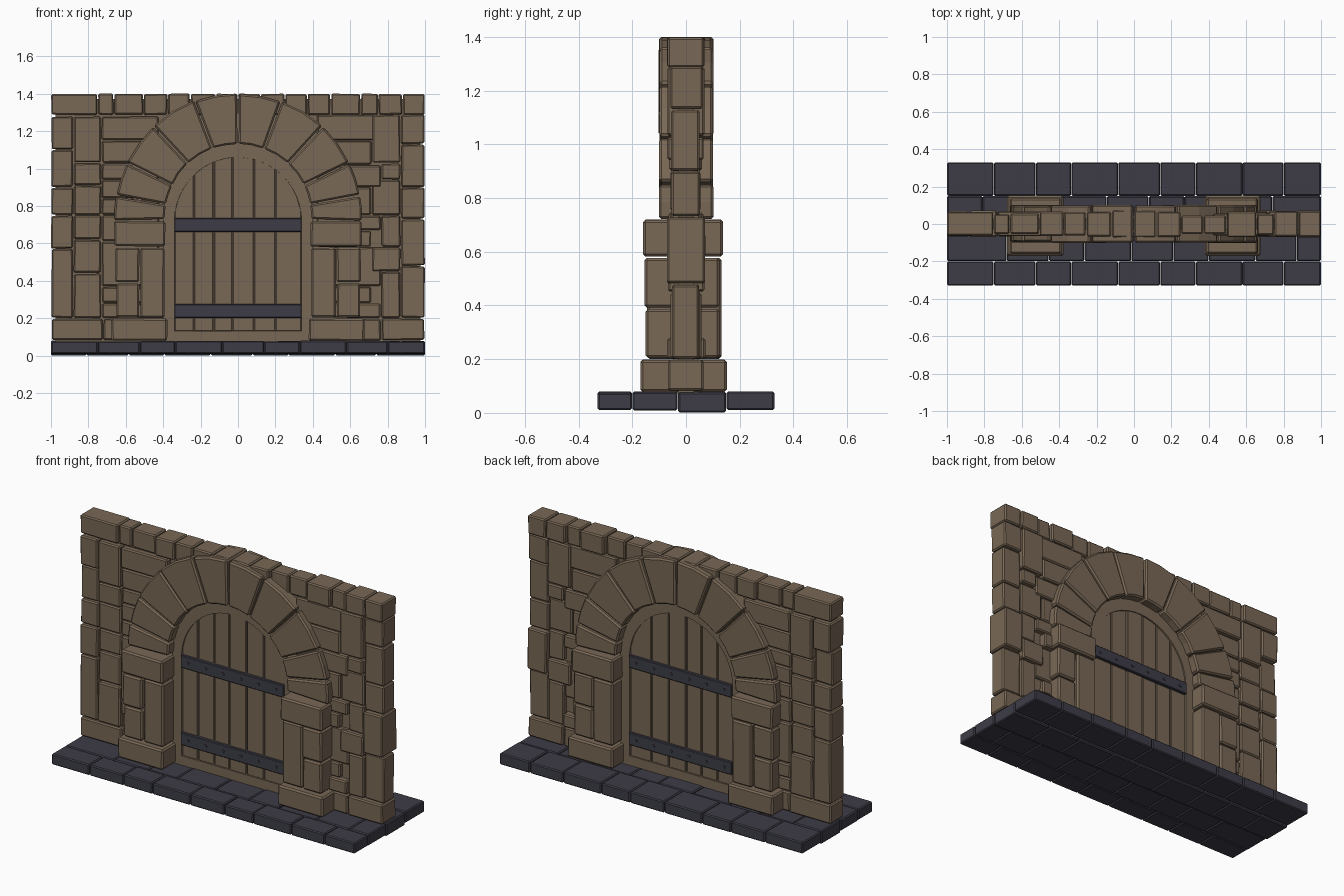
import bpy, bmesh, math, random

if "Cube" in bpy.data.objects:
    bpy.data.objects.remove(bpy.data.objects["Cube"])
random.seed(4)


def material(name, rgb):
    m = bpy.data.materials.new(name)
    m.diffuse_color = (*rgb, 1)
    m.use_nodes = True
    m.node_tree.nodes["Principled BSDF"].inputs["Base Color"].default_value = m.diffuse_color
    return m


STONE = material("brown stone", (0.19, 0.138, 0.092))
SLATE = material("dark slate", (0.048, 0.046, 0.064))


def prism(bm, pts, y0, y1, jitter=0.0):
    """Extrude an (x, z) outline from y0 to y1, nudging the corners a little."""
    pts = [(x + random.uniform(-jitter, jitter), z + random.uniform(-jitter, jitter)) for x, z in pts]
    a = [bm.verts.new((x, y0, z)) for x, z in pts]
    b = [bm.verts.new((x, y1, z)) for x, z in pts]
    bm.faces.new(a)
    bm.faces.new(b[::-1])
    for i in range(len(a)):
        j = (i + 1) % len(a)
        bm.faces.new((a[j], a[i], b[i], b[j]))


def block(bm, x0, x1, y0, y1, z0, z1, gap=0.003, jitter=0.0):
    x0, x1 = min(x0, x1) + gap, max(x0, x1) - gap
    z0, z1 = z0 + gap, z1 - gap
    prism(bm, [(x0, z0), (x1, z0), (x1, z1), (x0, z1)], y0, y1, jitter)


def finish(bm, name, mat, bevel=0.0):
    bmesh.ops.recalc_face_normals(bm, faces=bm.faces)
    me = bpy.data.meshes.new(name)
    bm.to_mesh(me)
    bm.free()
    me.materials.append(mat)
    ob = bpy.data.objects.new(name, me)
    bpy.context.collection.objects.link(ob)
    if bevel:
        mod = ob.modifiers.new("worn edges", 'BEVEL')
        mod.width = bevel
        mod.segments = 1
        mod.limit_method = 'ANGLE'
        mod.angle_limit = math.radians(40)
    return ob


# paved base, four rows of slabs
bm = bmesh.new()
joints = [-1, -.75, -.525, -.335, -.085, .14, .33, .58, .80, 1]
rows = [(-.33, -.2, 0, .01), (-.2, -.03, .07, .008), (-.03, .15, -.06, 0), (.15, .33, 0, .01)]
for y0, y1, shift, z0 in rows:
    xs = [-1] + [x + shift for x in joints[1:-1]] + [1]
    for a, b in zip(xs, xs[1:]):
        top = .078 + random.uniform(-.003, .003)
        block(bm, a, b, y0 + .001, y1 - .001, z0, top, .0012)
finish(bm, "paved_base", SLATE, .006)

# wall stones: columns given as x range and height joints
columns = [
    (-1, -.88, [.2, .57, .75, .9, 1.1, 1.28]),
    (-.88, -.73, [.2, .44, .62, .75, .91, 1.03, 1.28]),
    (-.73, -.42, [.2, .28, .37, .61, .75, .84, .94, 1.03, 1.15, 1.28]),
    (.87, 1, [.2, .48, .73, .9, 1.13, 1.29]),
    (.74, .87, [.2, .45, .58, .75, .94, 1.03, 1.29]),
    (.42, .74, [.2, .28, .37, .58, .67, .75, .9, 1.02, 1.15, 1.29]),
    (-1, -.72, [.08, .2]), (-.72, -.6, [.08, .2]),
    (.6, .74, [.08, .2]), (.74, 1, [.08, .2]),
]
bm = bmesh.new()


def wall_stone(x0, x1, z0, z1):
    d = .062 + random.uniform(-.011, .01)
    block(bm, x0, x1, -d, d + random.uniform(-.008, .004), z0, z1, .003, .002)


for x0, x1, zs in columns:
    for i, (z0, z1) in enumerate(zip(zs, zs[1:])):
        # staggered joints between neighbouring columns
        s = .025 * (-1) ** i
        wall_stone(x0 + (s if x0 == .74 else 0), x1 + (s if x1 == .74 else 0), z0, z1)
# coping row
top = [-1, -.75, -.665, -.505, -.375, -.255, -.12, .0, .12, .25, .37, .495, .655, .75, .88, 1]
for a, b in zip(top, top[1:]):
    wall_stone(a, b, 1.285, 1.402)
finish(bm, "wall_stones", STONE, .007)

# solid core closing the joints
bm = bmesh.new()
block(bm, -.98, .98, -.03, .03, .07, 1.375)
finish(bm, "wall_core", STONE)

# gate pillars: base, upright stones and cap, mirrored
bm = bmesh.new()
for s in (-1, 1):
    for x0, x1, f, k, z0, z1 in [
        (.375, .68, -.17, .152, .076, .2),
        (.39, .525, -.145, .132, .2, .58), (.525, .655, -.15, .125, .2, .39),
        (.525, .66, -.155, .125, .39, .58), (.385, .665, -.16, .138, .58, .722),
    ]:
        block(bm, s * x0, s * x1, f, k, z0, z1, .003, .002)
finish(bm, "gate_pillars", STONE, .009)

# arch of wedge stones
bm = bmesh.new()
CZ = .74
half = [-2, 10, 26, 47, 69.5, 90]


def polar(r, deg):
    t = math.radians(deg)
    return r * math.cos(t), CZ + r * math.sin(t)


for s in (-1, 1):
    for a, b in zip(half, half[1:]):
        a, b = a + .5, b - .5
        m = (a + b) / 2
        out = .664 + random.uniform(-.006, .002)
        pts = [polar(.392, a), polar(out, a), polar(out, m), polar(out, b), polar(.392, b), polar(.392, m)]
        prism(bm, [(s * x, z) for x, z in pts], -.098 + random.uniform(-.004, .004),
              .1 + random.uniform(-.004, .004), .002)
finish(bm, "arch_stones", STONE, .009)


# door frame: ring between two arched outlines
def arch_outline(r, cz, z0, n=24):
    pts = [(r * math.cos(math.pi * i / n), cz + r * math.sin(math.pi * i / n)) for i in range(n + 1)]
    return pts + [(-r, z0), (r, z0)]


bm = bmesh.new()
loops = [[bm.verts.new((x, y, z)) for x, z in outline]
         for outline, y in ((arch_outline(.4, .74, .075), -.047), (arch_outline(.34, .72, .132), -.047),
                            (arch_outline(.34, .72, .132), .047), (arch_outline(.4, .74, .075), .047))]
n = len(loops[0])
for k in range(4):
    p, q = loops[k], loops[(k + 1) % 4]
    for i in range(n):
        j = (i + 1) % n
        bm.faces.new((p[i], p[j], q[j], q[i]))
finish(bm, "door_frame", STONE)

# door planks with tops following the arch
bm = bmesh.new()
edges = [-.34, -.235, -.13, -.03, .085, .2, .34]
for a, b in zip(edges, edges[1:]):
    a, b = a + .003, b - .003
    pts = [(a, .13), (b, .13)]
    for i in range(7):
        x = b + (a - b) * i / 6
        pts.append((x, .72 + math.sqrt(max(0, .342 ** 2 - x * x))))
    d = .04 + random.uniform(-.002, .002)
    prism(bm, pts, -d, d)
finish(bm, "door_planks", STONE, .003)

# iron straps and their rivets, showing on both sides
bm = bmesh.new()
for z0, z1 in ((.198, .278), (.658, .738)):
    block(bm, -.343, .343, -.057, .057, z0, z1)
finish(bm, "iron_straps", SLATE, .004)
bm = bmesh.new()
for z in (.238, .698):
    for i in range(6):
        x = -.29 + .116 * i
        ring = [(x + .009 * math.cos(t * math.pi / 4), z + .009 * math.sin(t * math.pi / 4)) for t in range(8)]
        prism(bm, ring, -.062, .062)
finish(bm, "strap_rivets", SLATE)
